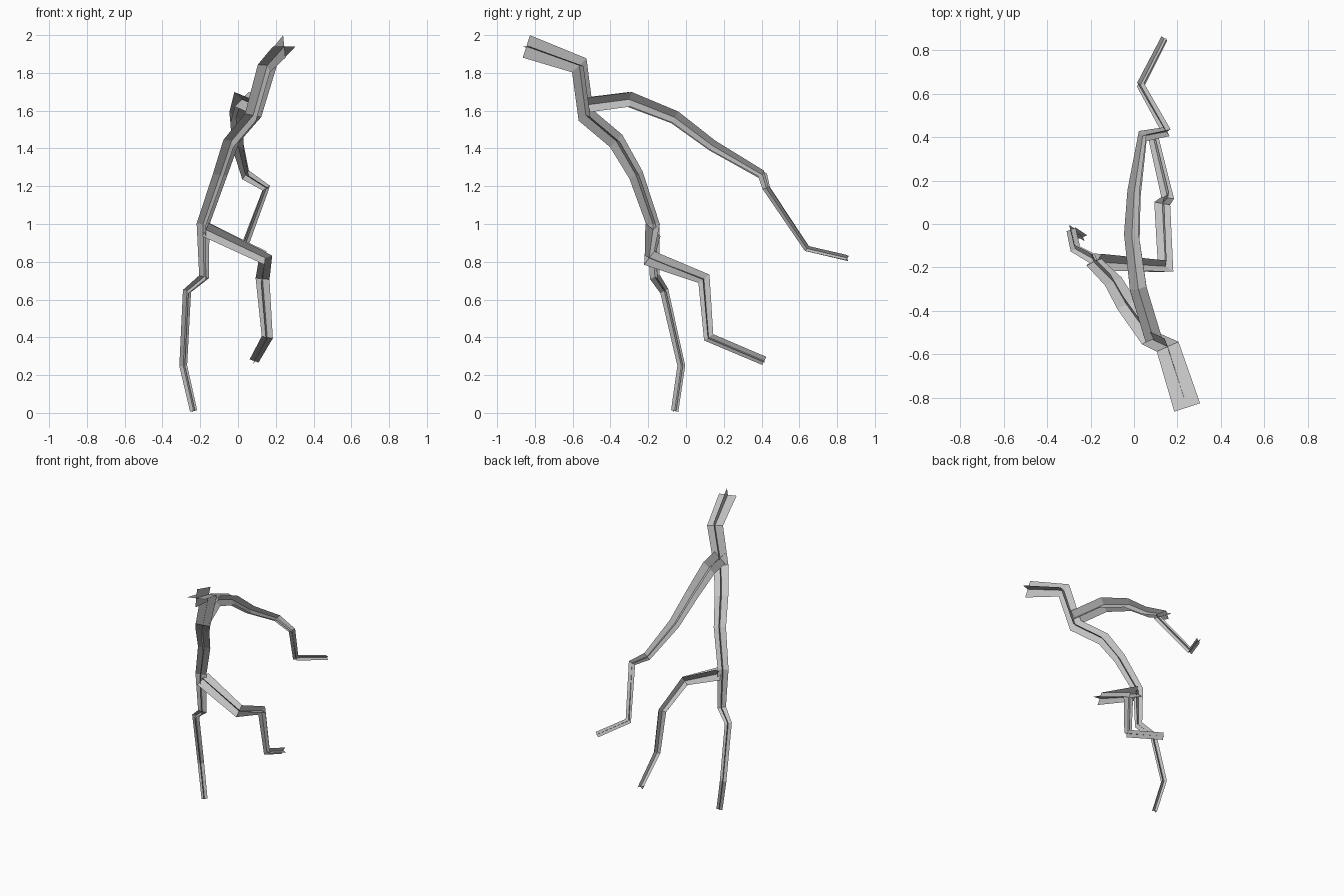
import bpy, bmesh, math
from mathutils import Vector, Quaternion

cube = bpy.data.objects.get("Cube")
if cube:
    bpy.data.objects.remove(cube, do_unlink=True)

# One plain grey for the whole figure
grey = bpy.data.materials.new("plain_grey")
grey.use_nodes = True
COLOUR = (0.55, 0.55, 0.55, 1)
grey.diffuse_color = COLOUR
grey.node_tree.nodes["Principled BSDF"].inputs["Base Color"].default_value = COLOUR


def crossed_limb(name, nodes, roll):
    """Four thin fins around a bent centre line; nodes are (x, y, z, width)."""
    pts = [Vector(n[:3]) for n in nodes]
    dirs = [(b - a).normalized() for a, b in zip(pts, pts[1:])]
    # Tangent at each joint halves the bend
    tangents = [dirs[0]]
    tangents += [(a + b).normalized() for a, b in zip(dirs, dirs[1:])]
    tangents.append(dirs[-1])

    side = dirs[0].cross(Vector((0, 0, 1))).normalized()
    side = Quaternion(dirs[0], math.radians(roll)) @ side

    bm = bmesh.new()
    rings = []
    previous = tangents[0]
    for point, node, tangent in zip(pts, nodes, tangents):
        # Carry the cross-section along without twisting it
        side = previous.rotation_difference(tangent) @ side
        previous = tangent
        up = side.cross(tangent).normalized()
        half = node[3] / 2
        core = bm.verts.new(point)
        tips = [bm.verts.new(point + axis * half) for axis in (side, up, -side, -up)]
        rings.append((core, tips))
    for (core_a, tips_a), (core_b, tips_b) in zip(rings, rings[1:]):
        for tip_a, tip_b in zip(tips_a, tips_b):
            bm.faces.new((core_a, core_b, tip_b, tip_a))

    mesh = bpy.data.meshes.new(name)
    bm.to_mesh(mesh)
    bm.free()
    mesh.materials.append(grey)
    obj = bpy.data.objects.new(name, mesh)
    bpy.context.collection.objects.link(obj)
    return obj


# Head, neck, back and the leg that stands on the ground
crossed_limb("body_and_standing_leg", [
    (0.245, -0.845, 1.94, 0.125),
    (0.155, -0.565, 1.84, 0.11),
    (0.08, -0.53, 1.575, 0.10),
    (-0.035, -0.37, 1.44, 0.095),
    (-0.095, -0.265, 1.26, 0.085),
    (-0.185, -0.175, 1.0, 0.075),
    (-0.18, -0.165, 0.72, 0.06),
    (-0.27, -0.115, 0.645, 0.05),
    (-0.29, -0.025, 0.25, 0.045),
    (-0.235, -0.06, 0.01, 0.042),
], 0)

# Leg held up with a bent knee
crossed_limb("raised_leg", [
    (-0.17, -0.175, 0.97, 0.11),
    (0.145, -0.195, 0.82, 0.09),
    (0.13, 0.095, 0.71, 0.075),
    (0.155, 0.12, 0.40, 0.06),
    (0.085, 0.415, 0.275, 0.05),
], 45)

# Long arm trailing behind
crossed_limb("trailing_arm", [
    (0.09, -0.53, 1.63, 0.11),
    (0.02, -0.30, 1.66, 0.11),
    (-0.01, -0.06, 1.565, 0.095),
    (0.0, 0.14, 1.415, 0.08),
    (0.04, 0.405, 1.26, 0.06),
    (0.15, 0.425, 1.19, 0.05),
    (0.03, 0.64, 0.87, 0.045),
    (0.14, 0.855, 0.82, 0.04),
], 45)
